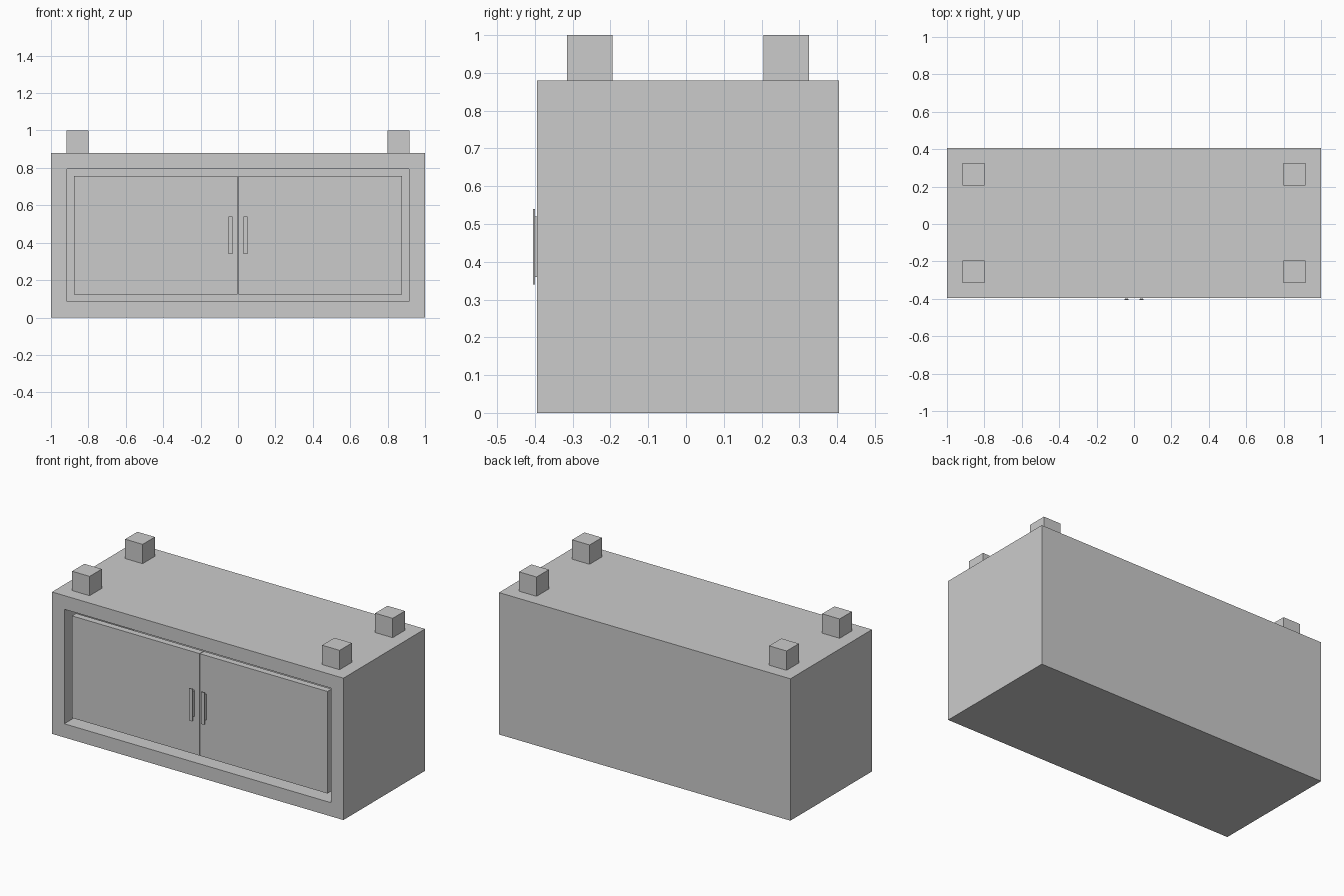
import bpy, bmesh

if "Cube" in bpy.data.objects:
    bpy.data.objects.remove(bpy.data.objects["Cube"])


def box(name, x, y, z):
    """Axis-aligned box from (min, max) ranges."""
    bm = bmesh.new()
    bmesh.ops.create_cube(bm, size=1)
    for v in bm.verts:
        v.co = [r[0] if c < 0 else r[1] for c, r in zip(v.co, (x, y, z))]
    return finish(name, bm)


def finish(name, bm):
    mesh = bpy.data.meshes.new(name)
    bm.to_mesh(mesh)
    bm.free()
    ob = bpy.data.objects.new(name, mesh)
    bpy.context.collection.objects.link(ob)
    return ob


FRONT, BACK, TOP, WALL = -0.395, 0.405, 0.88, 0.12
DOOR_Y = FRONT + 0.02

# Cabinet shell: the front face is inset and pushed in to form the cavity
cabinet = box("cabinet_body", (-1, 1), (FRONT, BACK), (0, TOP))
bm = bmesh.new()
bm.from_mesh(cabinet.data)
bm.normal_update()
front = min(bm.faces, key=lambda f: f.calc_center_median().y)
bmesh.ops.inset_region(bm, faces=[front], thickness=WALL)
inner = bmesh.ops.extrude_discrete_faces(bm, faces=[front])["faces"][0]
for v in inner.verts:
    v.co.y = BACK - WALL
bmesh.ops.recalc_face_normals(bm, faces=bm.faces)
bm.to_mesh(cabinet.data)
bm.free()

for side, s in (("left", -1), ("right", 1)):
    def span(a, b):
        return tuple(sorted((s * a, s * b)))

    # Recessed door with a hairline gap around it
    box(f"{side}_door", span(0.002, 0.877), (DOOR_Y, DOOR_Y + 0.04), (0.124, 0.757))

    # Handle: thin grip plate on a shorter stem
    box(f"{side}_handle_grip", span(0.03, 0.052), (-0.405, -0.4), (0.34, 0.54))
    box(f"{side}_handle_stem", span(0.036, 0.046), (-0.4, DOOR_Y), (0.36, 0.52))

    # Square blocks on top
    for end, y in (("front", -0.255), ("back", 0.265)):
        box(f"{end}_{side}_foot", span(0.798, 0.918), (y - 0.06, y + 0.06), (TOP, 1.0))
